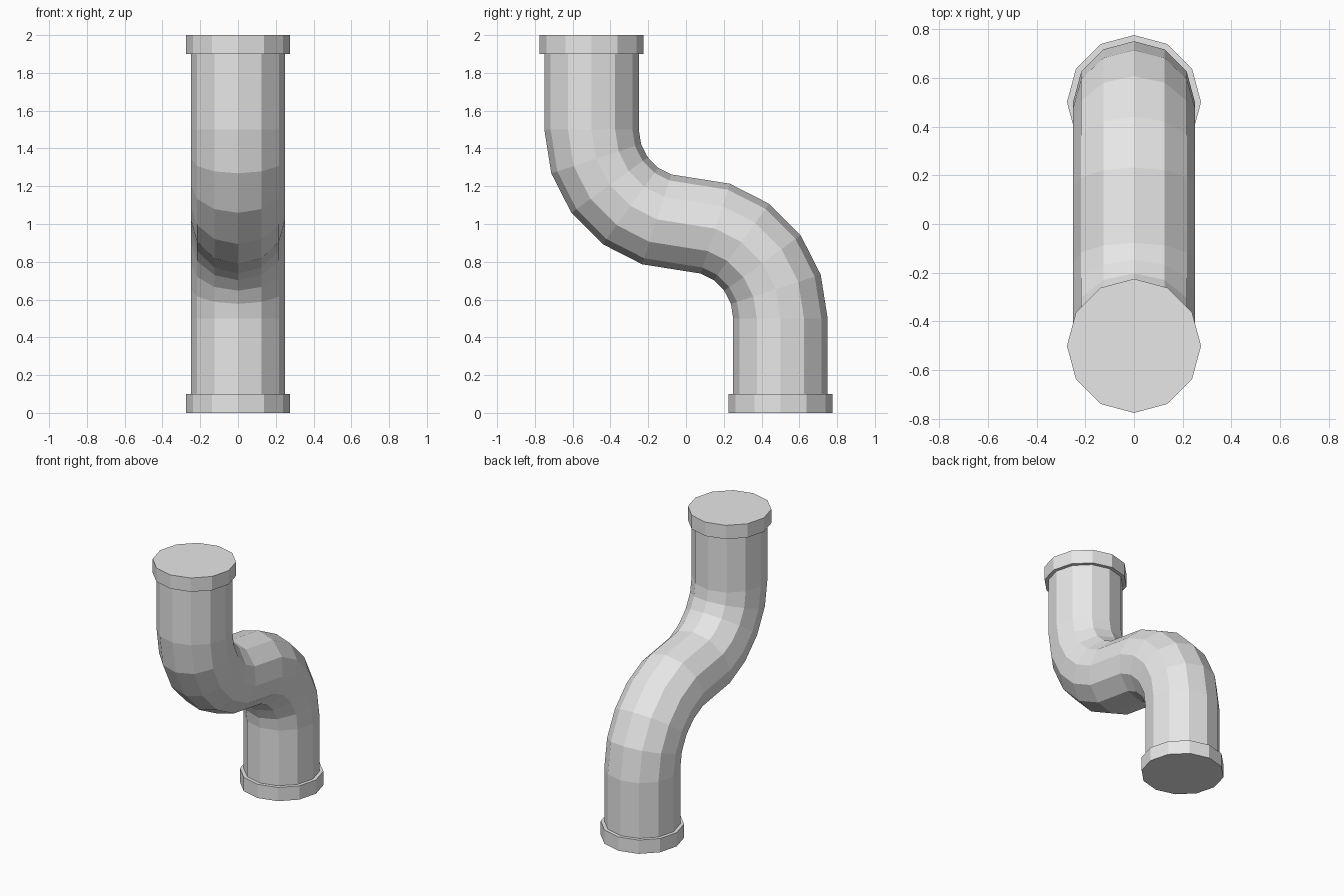
import bpy
import bmesh
from math import sin, cos, pi
from mathutils import Vector

SIDES = 12
PIPE_R, COLLAR_R, COLLAR_H = 0.25, 0.275, 0.1
BEND_R, BEND_STEPS = 0.5, 5

cube = bpy.data.objects.get("Cube")
if cube:
    bpy.data.objects.remove(cube, do_unlink=True)

grey = bpy.data.materials.new("light_grey")
grey.use_nodes = True
colour = (0.8, 0.8, 0.8, 1.0)
grey.diffuse_color = colour
grey.node_tree.nodes["Principled BSDF"].inputs["Base Color"].default_value = colour


def sweep(name, stations, radius):
    """Loft flat-sided rings along (y, z, tilt) stations and cap both ends."""
    bm = bmesh.new()
    rings = []
    for y, z, tilt in stations:
        across = Vector((0, cos(tilt), sin(tilt)))
        ring = []
        for i in range(SIDES):
            a = 2 * pi * i / SIDES
            offset = Vector((cos(a), 0, 0)) + across * sin(a)
            ring.append(bm.verts.new(Vector((0, y, z)) + offset * radius))
        rings.append(ring)
    for low, high in zip(rings, rings[1:]):
        for i in range(SIDES):
            j = (i + 1) % SIDES
            bm.faces.new((low[i], low[j], high[j], high[i]))
    bm.faces.new(rings[0])
    bm.faces.new(rings[-1])
    bmesh.ops.recalc_face_normals(bm, faces=bm.faces)
    mesh = bpy.data.meshes.new(name)
    bm.to_mesh(mesh)
    bm.free()
    mesh.materials.append(grey)
    obj = bpy.data.objects.new(name, mesh)
    bpy.context.collection.objects.link(obj)
    return obj


# S-shaped pipe: straight foot, two opposite quarter bends, straight top
angles = [pi / 2 * k / BEND_STEPS for k in range(BEND_STEPS + 1)]
lower_bend = [(BEND_R * cos(a), 0.5 + BEND_R * sin(a), a) for a in angles]
upper_bend = [(-y, 2 - z, a) for y, z, a in reversed(lower_bend)]
path = [(0.5, COLLAR_H / 2, 0)] + lower_bend + upper_bend[1:]
path.append((-0.5, 2 - COLLAR_H / 2, 0))
sweep("bent_pipe", path, PIPE_R)

# Closed collars on both ends
for name, y, z in (("bottom_collar", 0.5, 0), ("top_collar", -0.5, 2 - COLLAR_H)):
    sweep(name, [(y, z, 0), (y, z + COLLAR_H, 0)], COLLAR_R)
